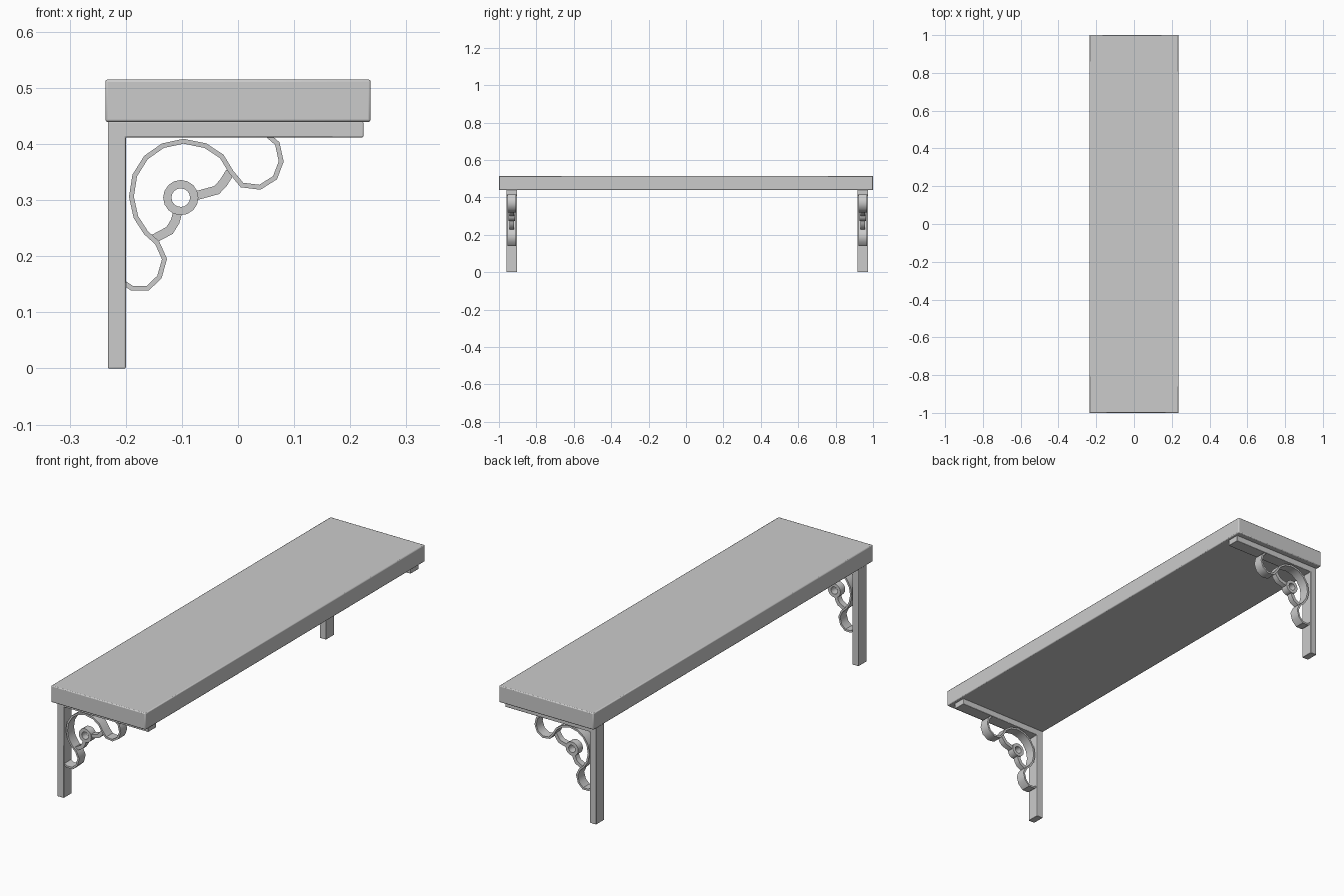
import bpy, bmesh, math
from mathutils import Vector

if "Cube" in bpy.data.objects:
    bpy.data.objects.remove(bpy.data.objects["Cube"])

BRACKET_Y = (-0.932, 0.945)


def finish(name, bm, bevel=0.0):
    bmesh.ops.recalc_face_normals(bm, faces=bm.faces)
    me = bpy.data.meshes.new(name)
    bm.to_mesh(me)
    bm.free()
    ob = bpy.data.objects.new(name, me)
    bpy.context.collection.objects.link(ob)
    if bevel:
        m = ob.modifiers.new("Bevel", "BEVEL")
        m.width = bevel
        m.segments = 2
    bpy.ops.object.select_all(action="DESELECT")
    ob.select_set(True)
    bpy.context.view_layer.objects.active = ob
    bpy.ops.object.shade_smooth_by_angle(angle=math.radians(40))
    return ob


def prism(name, outline, y, depth, bevel=0.0):
    """Extrude an x-z outline along y, centred on y."""
    bm = bmesh.new()
    f = bm.faces.new([bm.verts.new((x, y - depth / 2, z)) for x, z in outline])
    r = bmesh.ops.extrude_face_region(bm, geom=[f])
    vs = [e for e in r["geom"] if isinstance(e, bmesh.types.BMVert)]
    bmesh.ops.translate(bm, verts=vs, vec=(0, depth, 0))
    return finish(name, bm, bevel)


def strip(name, path, y, thick, depth, closed=False):
    """Flat bar of rectangular section following an x-z path."""
    bm = bmesh.new()
    pts = [Vector(p) for p in path]
    n = len(pts)
    rings = []
    for i, p in enumerate(pts):
        a = pts[i - 1] if (i or closed) else p
        b = pts[(i + 1) % n] if (i < n - 1 or closed) else p
        d0 = (p - a) if p != a else (b - p)
        d1 = (b - p) if p != b else (p - a)
        t = (d0.normalized() + d1.normalized()).normalized()
        mitre = thick / 2 / max(0.6, t.dot(d1.normalized()))
        nor = Vector((-t.y, t.x)) * mitre
        rings.append([bm.verts.new((p.x + s * nor.x, y + w * depth / 2, p.y + s * nor.y))
                      for s, w in ((1, -1), (1, 1), (-1, 1), (-1, -1))])
    for i in range(n if closed else n - 1):
        r0, r1 = rings[i], rings[(i + 1) % n]
        for k in range(4):
            bm.faces.new((r0[k], r0[(k + 1) % 4], r1[(k + 1) % 4], r1[k]))
    if not closed:
        bm.faces.new(rings[0])
        bm.faces.new(rings[-1])
    return finish(name, bm)


# Shelf board
prism("shelf_board", [(-0.2365, 0.4395), (0.2365, 0.4395), (0.2365, 0.515), (-0.2365, 0.515)],
      0, 2.0, 0.004)

# Bracket outlines
ell = [(-0.232, 0), (-0.2, 0), (-0.2, 0.412), (0.2235, 0.412), (0.2235, 0.44), (-0.232, 0.44)]
scroll = [(0.05, 0.418), (0.070, 0.401), (0.077, 0.369), (0.066, 0.340), (0.039, 0.323),
          (0.007, 0.327), (-0.012, 0.350), (-0.029, 0.378), (-0.058, 0.397), (-0.097, 0.405),
          (-0.134, 0.397), (-0.164, 0.376), (-0.184, 0.344), (-0.190, 0.306), (-0.182, 0.270),
          (-0.164, 0.242), (-0.144, 0.224), (-0.131, 0.195), (-0.140, 0.163), (-0.161, 0.143),
          (-0.189, 0.143), (-0.204, 0.153)]
cx, cz = -0.102, 0.3045
ring = [(cx + 0.024 * math.cos(i * math.tau / 16), cz + 0.024 * math.sin(i * math.tau / 16))
        for i in range(16)]
arms = {"upper": [(-0.078, 0.307), (-0.038, 0.318), (-0.026, 0.331), (-0.014, 0.350)],
        "lower": [(-0.107, 0.281), (-0.112, 0.262), (-0.122, 0.246), (-0.152, 0.230)]}

# Two identical brackets
for side, y in zip(("left", "right"), BRACKET_Y):
    prism(f"{side}_bracket_frame", ell, y, 0.058, 0.002)
    strip(f"{side}_scroll", scroll, y, 0.0085, 0.046)
    strip(f"{side}_ring", ring, y, 0.0145, 0.034, closed=True)
    for part, path in arms.items():
        strip(f"{side}_{part}_arm", path, y, 0.016, 0.026)
